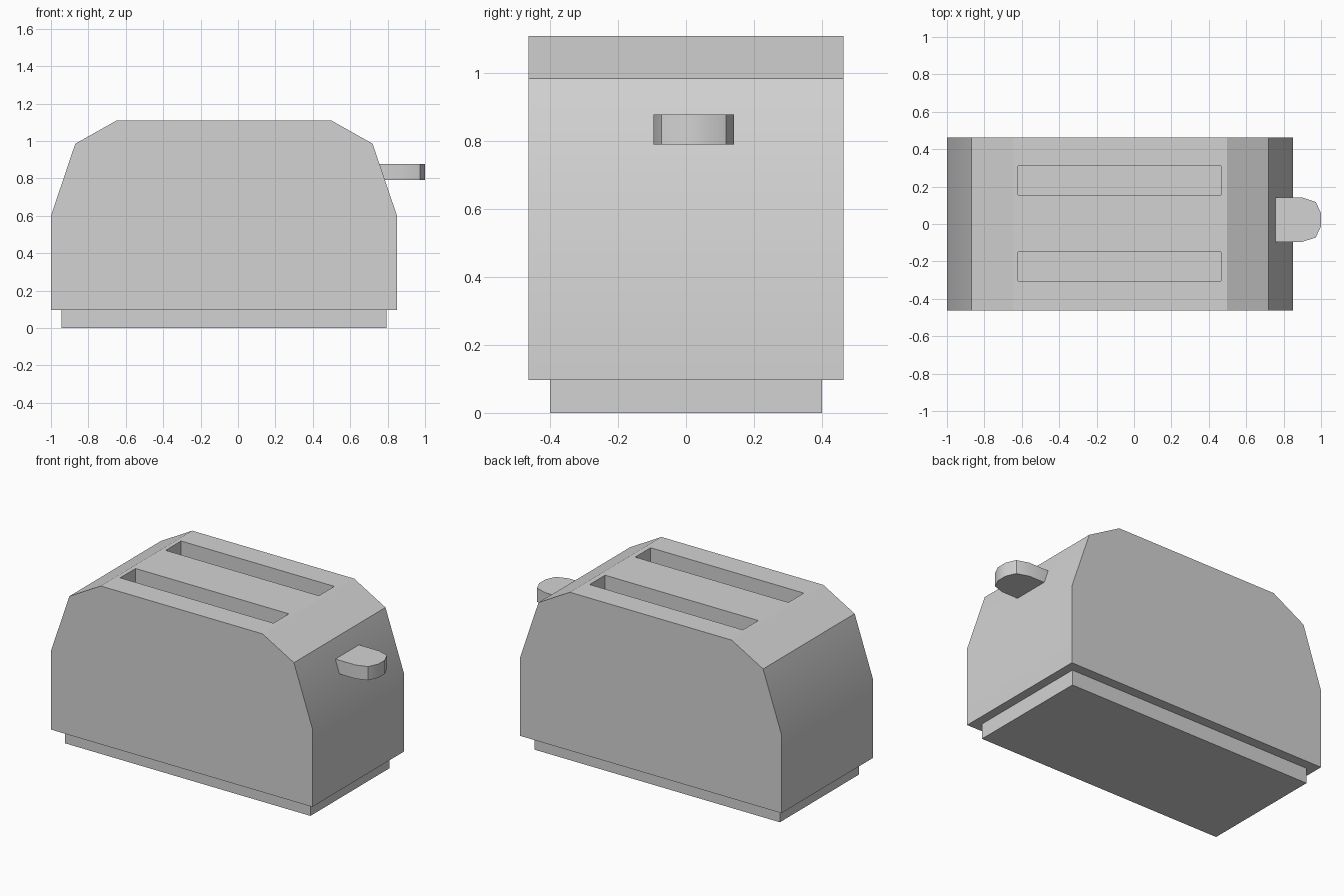
import bpy
import bmesh
from math import radians
from mathutils import Vector

if "Cube" in bpy.data.objects:
    bpy.data.objects.remove(bpy.data.objects["Cube"], do_unlink=True)

# One plain grey for every part
grey = bpy.data.materials.new("light grey")
grey.use_nodes = True
colour = (0.65, 0.65, 0.65, 1)
grey.diffuse_color = colour
grey.node_tree.nodes["Principled BSDF"].inputs["Base Color"].default_value = colour


def prism(name, points, offset):
    """Extrude a flat outline of 3D points along the offset."""
    bm = bmesh.new()
    face = bm.faces.new([bm.verts.new(p) for p in points])
    extruded = bmesh.ops.extrude_face_region(bm, geom=[face], use_keep_orig=True)
    moved = [v for v in extruded["geom"] if isinstance(v, bmesh.types.BMVert)]
    bmesh.ops.translate(bm, verts=moved, vec=Vector(offset))
    bmesh.ops.recalc_face_normals(bm, faces=bm.faces)
    mesh = bpy.data.meshes.new(name)
    bm.to_mesh(mesh)
    bm.free()
    mesh.materials.append(grey)
    obj = bpy.data.objects.new(name, mesh)
    bpy.context.collection.objects.link(obj)
    return obj


def box(name, x0, x1, y0, y1, z0, z1):
    corners = [(x0, y0, z0), (x1, y0, z0), (x1, y1, z0), (x0, y1, z0)]
    return prism(name, corners, (0, 0, z1 - z0))


def activate(obj):
    bpy.ops.object.select_all(action="DESELECT")
    obj.select_set(True)
    bpy.context.view_layer.objects.active = obj


def soften(obj):
    activate(obj)
    bpy.ops.object.shade_smooth_by_angle(angle=radians(27))


# Body: symmetric shoulder profile extruded front to back
middle, half_depth = -0.075, 0.463
side = [(0.925, 0.097), (0.925, 0.6), (0.795, 0.985), (0.573, 1.11)]
profile = side + [(-x, z) for x, z in reversed(side)]
body = prism("body", [(middle + x, -half_depth, z) for x, z in profile],
             (0, 2 * half_depth, 0))

# Bread slots cut into the top
for y in (0.232, -0.228):
    cutter = box("slot_cutter", -0.62, 0.465, y - 0.078, y + 0.078, 0.55, 1.3)
    cutter.hide_render = True
    cut = body.modifiers.new("slot", "BOOLEAN")
    cut.operation = "DIFFERENCE"
    cut.solver = "EXACT"
    cut.object = cutter
    activate(body)
    bpy.ops.object.modifier_apply(modifier=cut.name)
    bpy.data.objects.remove(cutter, do_unlink=True)
soften(body)

# Recessed base
box("base", -0.945, 0.793, -0.4, 0.4, 0, 0.1)

# Lever: rounded tab on the model's left end
half = [(0.757, 0.119), (0.898, 0.119), (0.972, 0.095), (1.0, 0.034)]
tab = half + [(x, -y) for x, y in reversed(half)]
lever = prism("lever", [(x, y + 0.023, 0.79) for x, y in tab], (0, 0, 0.088))
soften(lever)
